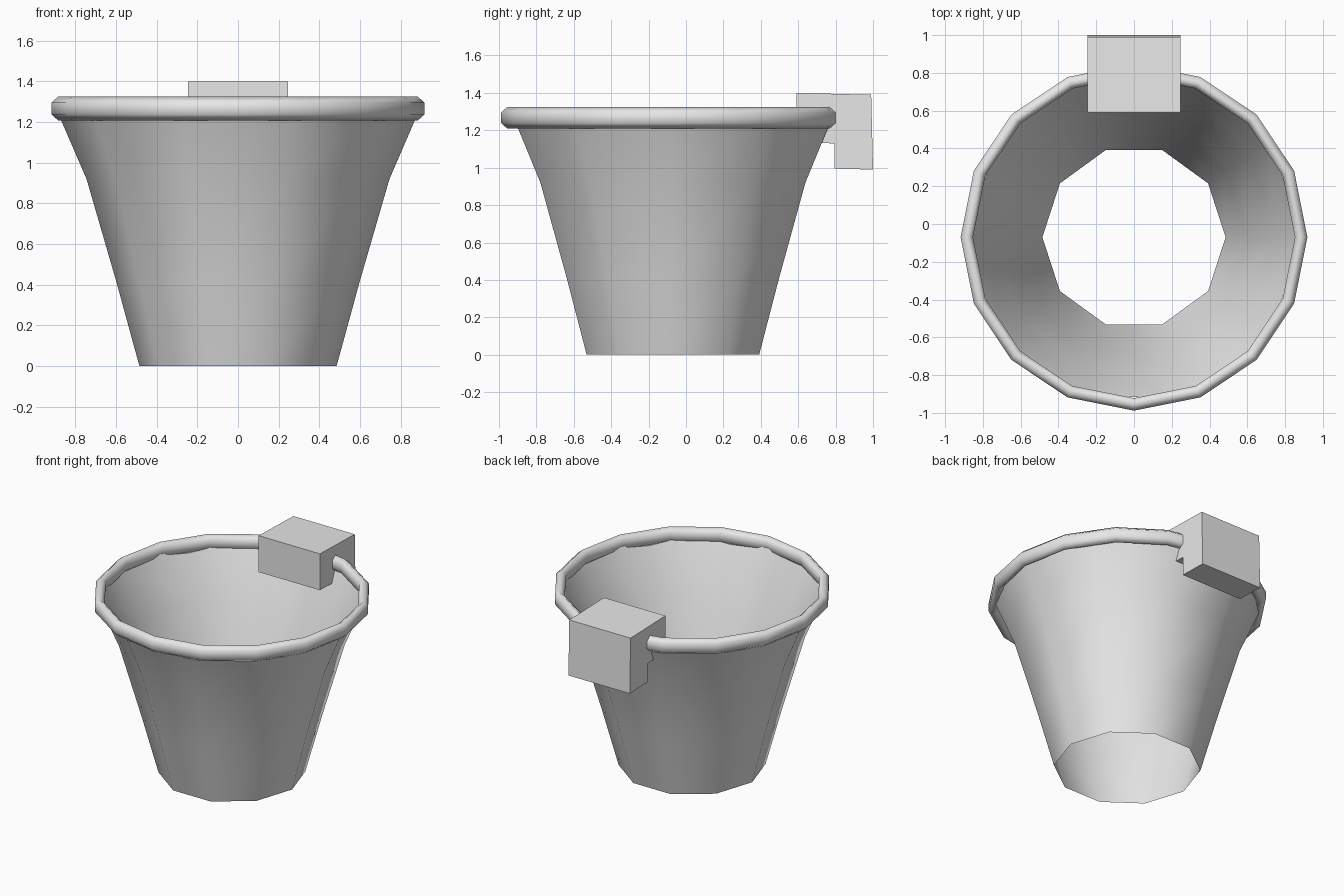
import bpy
import bmesh
from math import cos, sin, tau

old = bpy.data.objects.get("Cube")
if old:
    bpy.data.objects.remove(old, do_unlink=True)

CENTRE_Y = -0.07

grey = bpy.data.materials.new("light_grey")
grey.use_nodes = True
grey.diffuse_color = (0.8, 0.8, 0.8, 1)
grey.node_tree.nodes["Principled BSDF"].inputs["Base Color"].default_value = (0.8, 0.8, 0.8, 1)


def finish(bm, name, smooth):
    """Turn a bmesh into a named, coloured object."""
    mesh = bpy.data.meshes.new(name)
    for face in bm.faces:
        face.smooth = smooth
    bm.to_mesh(mesh)
    bm.free()
    mesh.materials.append(grey)
    obj = bpy.data.objects.new(name, mesh)
    bpy.context.collection.objects.link(obj)
    return obj


def lathe(name, profile, sides, closed=False):
    """Revolve (radius, height) points, listed so that faces point outwards."""
    bm = bmesh.new()
    rings = [[bm.verts.new((r * cos(tau * i / sides), CENTRE_Y + r * sin(tau * i / sides), z))
              for i in range(sides)] for r, z in profile]
    pairs = list(zip(rings, rings[1:]))
    if closed:
        pairs.append((rings[-1], rings[0]))
    for low, high in pairs:
        for i in range(sides):
            j = (i + 1) % sides
            bm.faces.new((low[i], low[j], high[j], high[i]))
    return finish(bm, name, True)


# Flared ten-sided wall, open at both ends
lathe("basket_wall", [(0.485, 0), (0.597, 0.41), (0.745, 0.92), (0.89, 1.255)], 10)

# Rim ring with a narrow six-sided section
section = [(0.885 + 0.038 * sin(tau * k / 6), 1.267 - 0.058 * cos(tau * k / 6)) for k in range(6)]
lathe("rim_ring", section, 16, closed=True)

# L-shaped bracket that hooks over the back of the rim
outline = [(0.59, 1.40), (0.59, 1.135), (0.795, 1.13), (0.795, 0.995), (1.0, 0.99), (0.99, 1.39)]
bm = bmesh.new()
side = bm.faces.new([bm.verts.new((-0.247, y, z)) for y, z in outline])
extruded = bmesh.ops.extrude_face_region(bm, geom=[side], use_keep_orig=True)["geom"]
bmesh.ops.translate(bm, vec=(0.494, 0, 0),
                    verts=[v for v in extruded if isinstance(v, bmesh.types.BMVert)])
bmesh.ops.recalc_face_normals(bm, faces=bm.faces)
finish(bm, "mounting_bracket", False)
